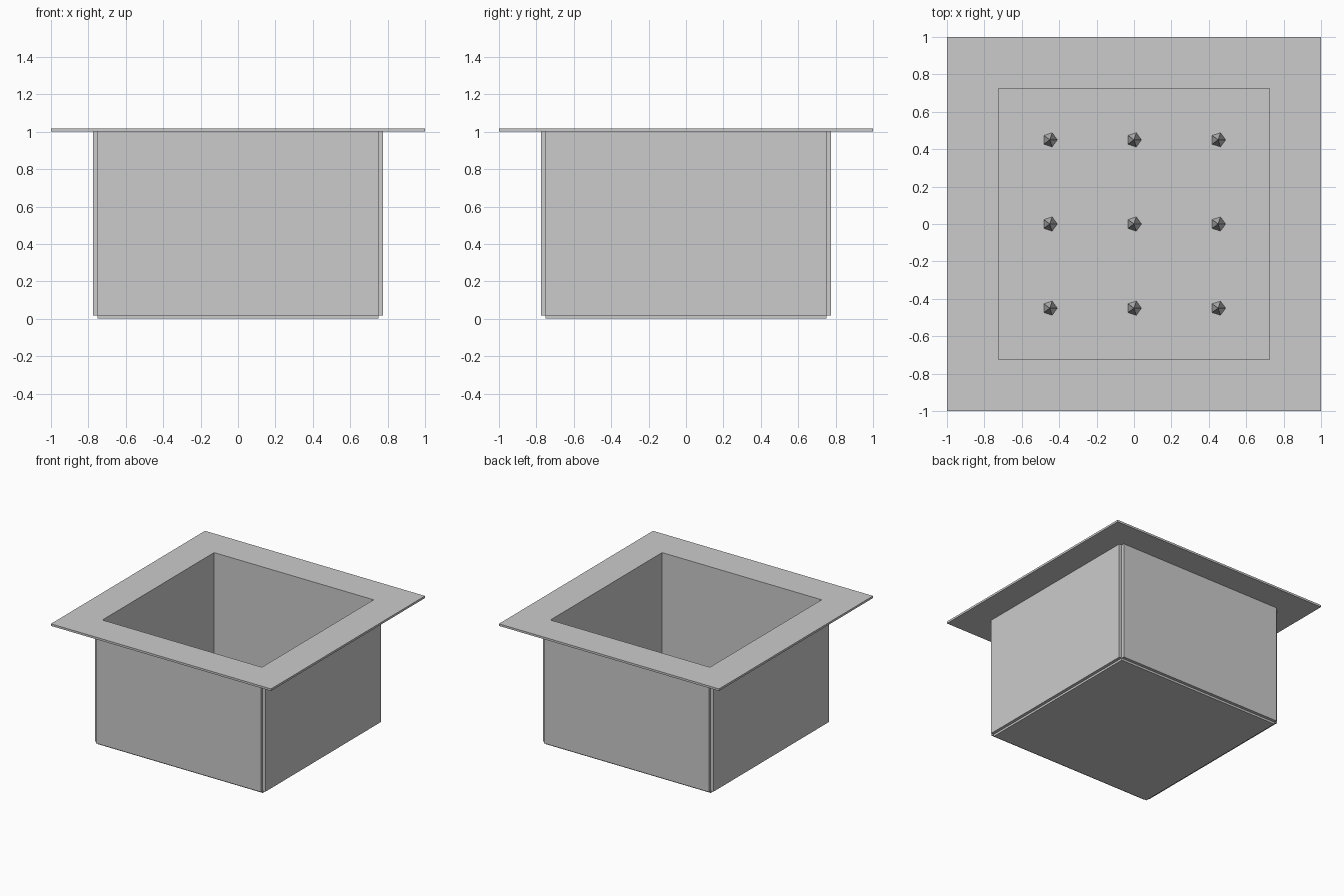
import bpy
from math import pi

cube = bpy.data.objects.get("Cube")
if cube:
    bpy.data.objects.remove(cube, do_unlink=True)

# Plain grey stone
grey = bpy.data.materials.new("light grey")
grey.use_nodes = True
colour = (0.6, 0.6, 0.6, 1)
grey.diffuse_color = colour
grey.node_tree.nodes["Principled BSDF"].inputs["Base Color"].default_value = colour

HALF = 0.75      # wall centre line and half length
THICK = 0.05     # wall thickness
HOLE = 0.725     # half width of the opening
BASE = 0.017     # underside of the walls
FLOOR = 0.03     # floor surface
RIM = 1.0        # underside of the rim
TOP = 1.017


def finish(name):
    obj = bpy.context.object
    obj.name = name
    obj.data.materials.append(grey)
    return obj


def box(name, x, y, z0, z1, width, depth):
    bpy.ops.mesh.primitive_cube_add(size=1, location=(x, y, (z0 + z1) / 2))
    obj = finish(name)
    obj.scale = (width, depth, z1 - z0)
    bpy.ops.object.transform_apply(location=False, rotation=False, scale=True)
    return obj


# Floor slab
box("floor", 0, 0, 0, FLOOR, 2 * HALF, 2 * HALF)

# Four walls, leaving a small notch at each outer corner
for side, s in (("left", 1), ("right", -1)):
    box(side + "_wall", s * HALF, 0, BASE, RIM, THICK, 2 * HALF)
for side, s in (("back", 1), ("front", -1)):
    box(side + "_wall", 0, s * HALF, BASE, RIM, 2 * HALF, THICK)

# Flat square rim with an open middle
verts = [(sx * h, sy * h, z) for z in (RIM, TOP) for h in (1, HOLE)
         for sx, sy in ((-1, -1), (1, -1), (1, 1), (-1, 1))]
faces = []
for i in range(4):
    j = (i + 1) % 4
    outer, inner, up_outer, up_inner = [(k + i, k + j) for k in (0, 4, 8, 12)]
    for a, b in ((up_outer, up_inner), (inner, outer),
                 (outer, up_outer), (up_inner, inner)):
        faces.append((a[0], a[1], b[1], b[0]))
mesh = bpy.data.meshes.new("rim")
mesh.from_pydata(verts, [], faces)
mesh.materials.append(grey)
bpy.context.collection.objects.link(bpy.data.objects.new("rim", mesh))

# Three by three grid of five-sided spikes on the floor
SPIKE = 0.27
for row in (-1, 0, 1):
    for col in (-1, 0, 1):
        bpy.ops.mesh.primitive_cone_add(
            vertices=5, radius1=0.04, radius2=0, depth=SPIKE,
            location=(col * 0.45, row * 0.45, FLOOR + SPIKE / 2),
            rotation=(0, 0, -pi / 2))
        finish("spike")
